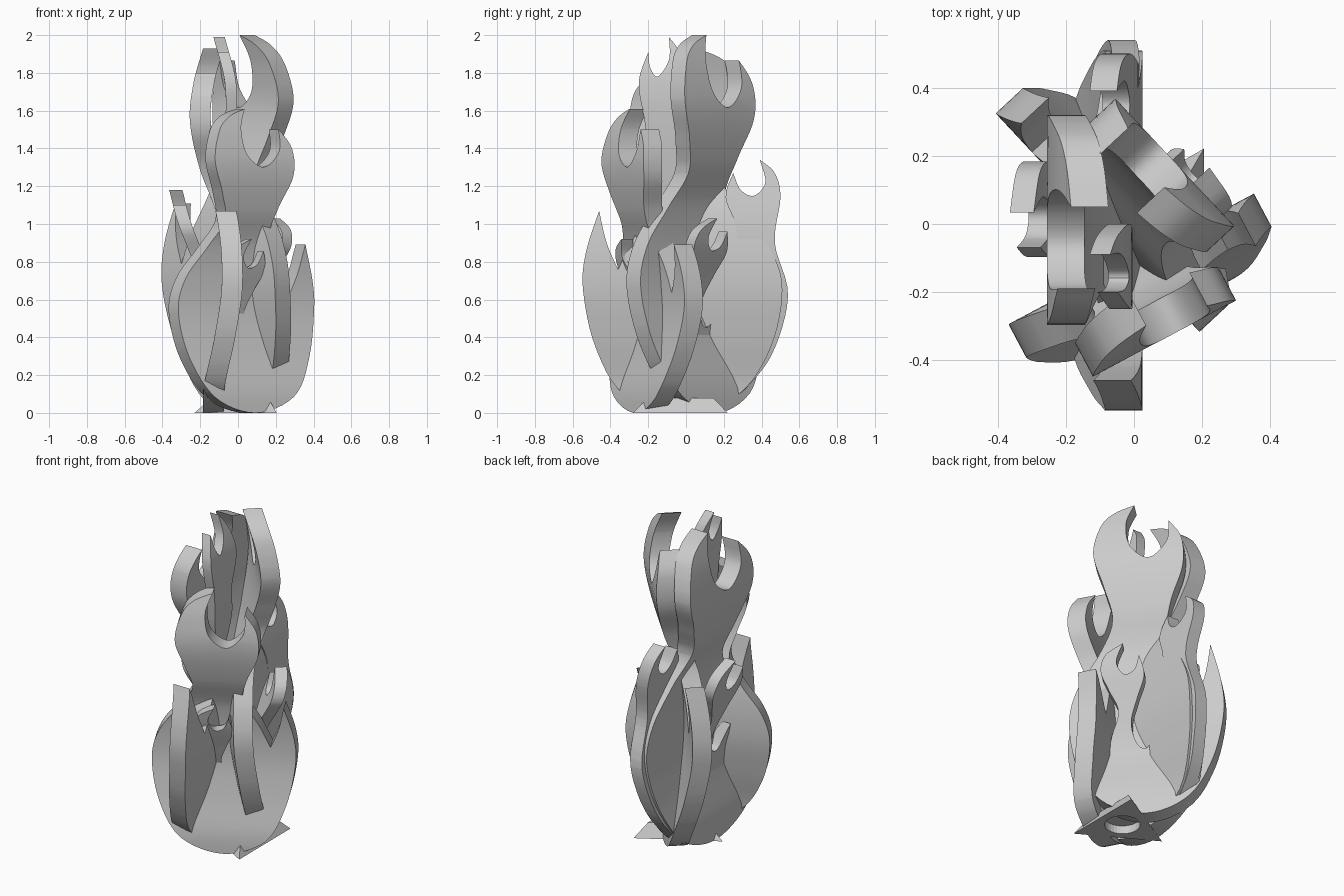
import bpy, bmesh, math
from mathutils import Vector

if "Cube" in bpy.data.objects:
    bpy.data.objects.remove(bpy.data.objects["Cube"])


def spline(points, steps=6):
    """Closed outline through points; a third element marks a sharp tip."""
    n = len(points)
    start = next(i for i, p in enumerate(points) if len(p) > 2)
    pts = points[start:] + points[:start] + [points[start]]
    out = []
    for i in range(n):
        b, c = Vector(pts[i][:2]), Vector(pts[i + 1][:2])
        a = b if len(pts[i]) > 2 else Vector(pts[i - 1][:2])
        d = c if len(pts[i + 1]) > 2 else Vector(pts[i + 2][:2])
        for s in range(steps):
            t = s / steps
            out.append(0.5 * (2 * b + (c - a) * t + (2 * a - 5 * b + 4 * c - d) * t * t
                              + (3 * b - a - 3 * c + d) * t ** 3))
    return out


def bend(table, t):
    """Smooth lookup of the bow of a plate at height t."""
    if t <= table[0][0]:
        return table[0][1]
    for i in range(len(table) - 1):
        (t0, v0), (t1, v1) = table[i], table[i + 1]
        if t <= t1:
            tp, vp = table[max(i - 1, 0)]
            tn, vn = table[min(i + 2, len(table) - 1)]
            h = t1 - t0
            m0, m1 = (v1 - vp) / (t1 - tp) * h, (vn - v0) / (tn - t0) * h
            s = (t - t0) / h
            return ((2*s**3 - 3*s*s + 1) * v0 + (s**3 - 2*s*s + s) * m0
                    + (3*s*s - 2*s**3) * v1 + (s**3 - s*s) * m1)
    return table[-1][1]


def plate(name, outline, angle, offset, bow, scale=1.0, shift=0.0, thick=0.11, width=1.0):
    """Thick flame cut-out facing `angle`, bowed along its height."""
    bm = bmesh.new()
    vs = [bm.verts.new((p.x, 0, p.y)) for p in spline(outline)]
    f = bm.faces.new(vs)
    ext = bmesh.ops.extrude_face_region(bm, geom=[f])
    for v in ext['geom']:
        if isinstance(v, bmesh.types.BMVert):
            v.co.y = 1
    bmesh.ops.triangulate(bm, faces=[q for q in bm.faces if len(q.verts) > 4])
    top = max(v.co.z for v in bm.verts)
    for k in range(1, 30):
        bmesh.ops.bisect_plane(bm, geom=bm.verts[:] + bm.edges[:] + bm.faces[:],
                               plane_co=(0, 0, top * k / 30), plane_no=(0, 0, 1))
    a = math.radians(angle)
    nrm, right = Vector((math.cos(a), math.sin(a), 0)), Vector((-math.sin(a), math.cos(a), 0))
    for v in bm.verts:
        u, z = v.co.x * scale * width + shift, v.co.z * scale
        d = offset + bend(bow, v.co.z) * scale + (v.co.y - 0.5) * thick
        v.co = nrm * d + right * u + Vector((0, 0, max(z, 0)))
    bmesh.ops.recalc_face_normals(bm, faces=bm.faces[:])
    me = bpy.data.meshes.new(name)
    bm.to_mesh(me)
    bm.free()
    ob = bpy.data.objects.new(name, me)
    bpy.context.collection.objects.link(ob)
    bpy.ops.object.select_all(action='DESELECT')
    ob.select_set(True)
    bpy.context.view_layer.objects.active = ob
    bpy.ops.object.shade_smooth_by_angle(angle=math.radians(35))
    return ob


# Large flame: round belly, forked top, leaf tongue on the right
large = [(0.03, 0), (-.28, .1), (-.45, .35), (-.51, .65), (-.45, .86), (-.3, 1.05),
         (-.2, 1.22), (-.25, 1.4), (-.32, 1.6), (-.27, 1.79), (-.18, 1.88), (-.05, 1.93, 1),
         (-.1, 1.8), (-.07, 1.64), (.06, 1.56), (.18, 1.66), (.19, 1.8, 1),
         (.28, 1.68), (.29, 1.5), (.2, 1.3), (.17, 1.12), (.28, .92), (.36, .76, 1),
         (.42, .9), (.46, 1.07, 1), (.53, .85), (.545, .65), (.48, .35), (.33, .1)]
large_bow = [(0, .09), (.14, .085), (.4, .03), (.7, -.01), (1.05, .02),
             (1.3, .11), (1.55, .16), (1.75, .14), (1.93, .09)]

# Small flame: forked tip above a side hook
small = [(-.06, .1), (-.12, .3), (-.12, .5), (-.07, .66), (-.12, .78), (-.16, .88), (-.13, .97),
         (-.03, 1.03, 1), (-.07, .93), (-.03, .86), (.03, .88), (.06, .96, 1),
         (.085, .85), (.04, .73), (.0, .6), (.03, .48), (.09, .46), (.15, .58, 1),
         (.18, .4), (.18, .12)]
small_bow = [(.1, .08), (.3, .06), (.5, .09), (.7, .16), (.88, .23), (1.03, .27)]

# Side hook flame beside the left belly
hook = [(-.27, .08, 1), (-.45, .3), (-.54, .62), (-.47, .9), (-.5, 1.14), (-.47, 1.27),
        (-.39, 1.34, 1), (-.42, 1.22), (-.36, 1.15), (-.29, 1.18), (-.25, 1.27, 1),
        (-.21, 1.14), (-.27, .95), (-.25, .6)]

# Three plates with small flames: side, angle, offset, height, shift, width
for side, ang, off, height, shift, wide, small_h, small_off in (
        ("left", 180, .04, 1.93, 0, 1, 1.18, .02),
        ("back_right", 43, -.01, 2.0, .06, .8, 1.03, -.03),
        ("front_right", -62, .15, 1.61, -.07, .925, .92, .06)):
    plate("large_flame_" + side, large, ang, off, large_bow, height / 1.93, shift, width=wide)
    plate("small_flame_" + side, small, ang, small_off, small_bow, small_h / 1.03,
          min(shift, 0), .07)

plate("side_hook_flame", hook, 180, .04,
      [(0, .09), (.14, .085), (.4, .03), (.7, -.01), (1.0, -.01), (1.34, .05)], thick=.08)

# Slim flame rising in the middle
core = [(.1, 1.1), (.03, 1.35), (.05, 1.55), (0, 1.75), (.03, 1.9), (.09, 1.99, 1), (.09, 1.87),
        (.15, 1.78), (.19, 1.83), (.2, 1.91, 1), (.25, 1.75), (.22, 1.55), (.18, 1.3)]
plate("core_flame", core, 180, .04, [(1.1, .04), (1.5, .0), (1.75, .0), (1.99, .06)], thick=.06)

# Tapered triangular foot with a round socket underneath
bpy.ops.mesh.primitive_cone_add(vertices=3, radius1=.29, radius2=.2, depth=.08,
                                location=(.06, -.03, .04), rotation=(0, 0, math.radians(-30)))
foot = bpy.context.object
foot.name = "foot"
bpy.ops.mesh.primitive_cylinder_add(vertices=32, radius=.1, depth=.1, location=(.06, -.03, 0))
cutter = bpy.context.object
cutter.name = "socket_cutter"
cutter.hide_render = True
mod = foot.modifiers.new("socket", 'BOOLEAN')
mod.operation = 'DIFFERENCE'
mod.object = cutter
bpy.context.view_layer.objects.active = foot
bpy.ops.object.modifier_apply(modifier=mod.name)
bpy.data.objects.remove(cutter)
